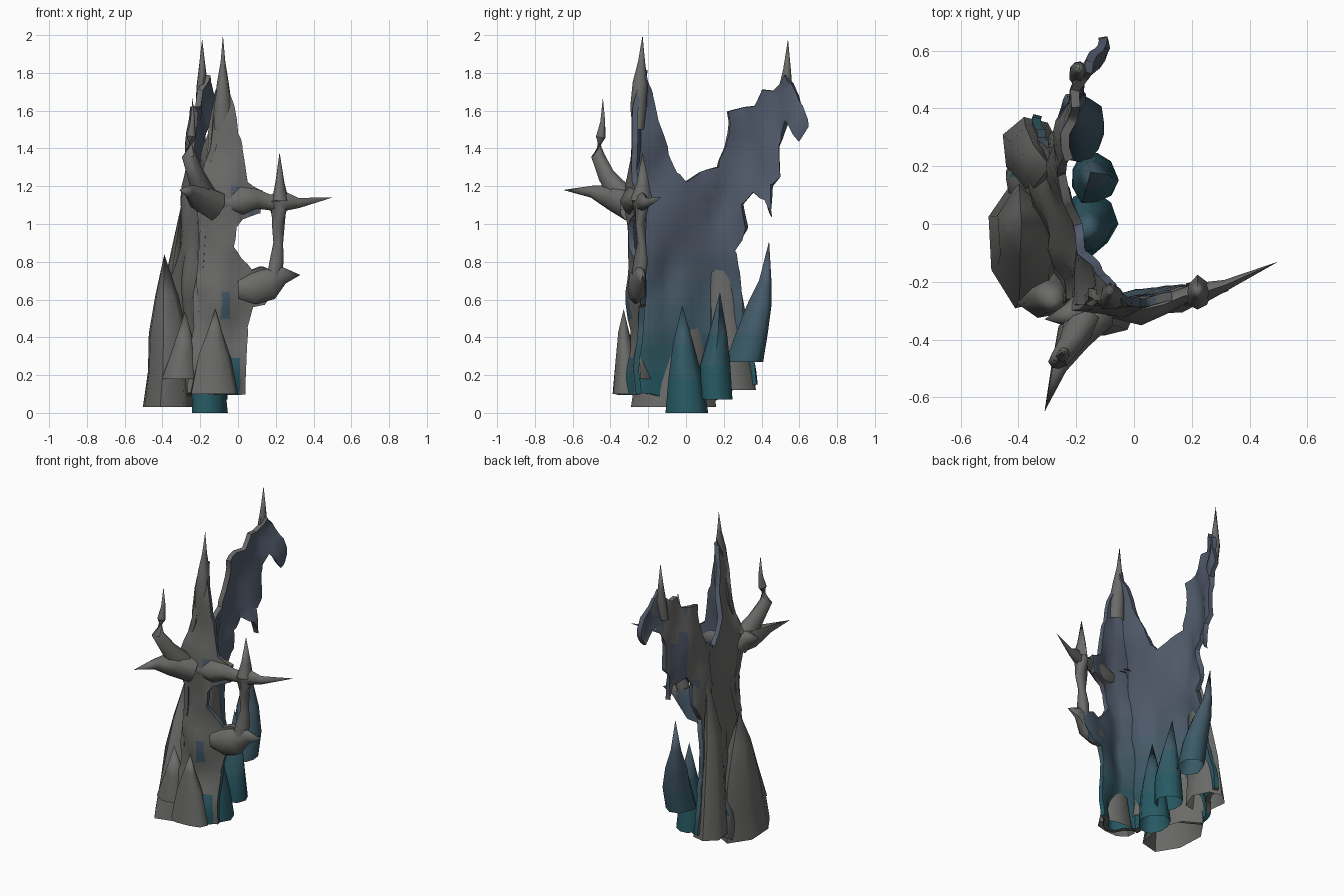
import bpy, bmesh, math, random
from mathutils import Vector, noise

random.seed(4)
# stone outside; inside fades from teal at the base to blue higher up
BANDS = 6
mats = []
for i in range(BANDS + 2):
    m = bpy.data.materials.new("stone_%d" % i)
    t = max(0, i - 1) / BANDS
    lo, hi = (0.02, 0.10, 0.125), (0.085, 0.105, 0.15)
    m.diffuse_color = (0.145, 0.145, 0.14, 1) if i == 0 else (*[a + (b - a) * t for a, b in zip(lo, hi)], 1)
    mats.append(m)


def finish(name, bm, mode):
    """mode: outer = grey, inner = teal to blue, shell = decided by face direction."""
    bmesh.ops.recalc_face_normals(bm, faces=bm.faces)
    for f in bm.faces:
        f.smooth = True
        c = f.calc_center_median()
        inside = mode == "inner" or (mode == "shell" and (f.normal.x > 0.45 or f.normal.y > 0.45))
        if inside:
            f.material_index = 1 + min(BANDS, max(0, int((c.z - 0.1) / 0.12)))
    me = bpy.data.meshes.new(name)
    bm.to_mesh(me)
    bm.free()
    for m in mats:
        me.materials.append(m)
    ob = bpy.data.objects.new(name, me)
    bpy.context.collection.objects.link(ob)
    bpy.context.view_layer.objects.active = ob
    bpy.ops.object.select_all(action='DESELECT')
    ob.select_set(True)
    bpy.ops.object.shade_smooth_by_angle(angle=math.radians(60))


def blend(u, z, pts):
    """Smoothly blended depth from scattered (u, z, depth) samples."""
    tw = tv = 0
    for a, b, d in pts:
        w = 1 / ((a - u) ** 2 + 0.35 * (b - z) ** 2 + 0.001) ** 1.7
        tw += w
        tv += w * d
    return tv / tw


def sheet(name, outline, pts, place, thick):
    """Ragged outline, cut into a grid, bent by depth samples and thickened."""
    bm = bmesh.new()
    bm.faces.new([bm.verts.new((u, 0, z)) for u, z in outline])
    for axis, step in ((0, 0.05), (2, 0.07)):
        for i in range(-14, 30):
            co, no = Vector(), Vector()
            co[axis] = i * step + 0.011
            no[axis] = 1
            bmesh.ops.bisect_plane(bm, geom=bm.verts[:] + bm.edges[:] + bm.faces[:],
                                   plane_co=co, plane_no=no, dist=1e-4)
    bmesh.ops.triangulate(bm, faces=[f for f in bm.faces if len(f.verts) > 4])
    for v in bm.verts:
        u, z = v.co.x, v.co.z
        d = blend(u, z, pts) + 0.025 * noise.noise(Vector((u * 8, 0, z * 2.5)))
        w = 0.012 * noise.noise(Vector((u * 15, 3, z * 15)))
        v.co = place(u + w, d, z + w if z < 1.8 else z)
    bmesh.ops.recalc_face_normals(bm, faces=bm.faces)
    bmesh.ops.solidify(bm, geom=bm.faces[:], thickness=thick)
    finish(name, bm, "shell")


def spike(name, rows, n=9, flat=False, rough=0.12, mode="outer"):
    """Tapered rows (x, y, z, rx, ry); flat keeps rings level, otherwise they follow the path."""
    bm = bmesh.new()
    P = [Vector(r[:3]) for r in rows]
    lobes = [1 + random.uniform(-rough, rough) for _ in range(n)]
    rings = []
    for i, r in enumerate(rows):
        t = P[min(i + 1, len(P) - 1)] - P[max(i - 1, 0)]
        q = t.to_track_quat('Z', 'Y')
        ring = []
        for k in range(n):
            a = 2 * math.pi * k / n
            off = Vector((r[3] * math.cos(a), r[4] * math.sin(a), 0)) * lobes[k]
            off *= 1 + random.uniform(-rough, rough) / 2
            ring.append(bm.verts.new(P[i] + (off if flat else q @ off)))
        rings.append(ring)
    for a, b in zip(rings, rings[1:]):
        for k in range(n):
            j = (k + 1) % n
            bm.faces.new((a[k], a[j], b[j], b[k]))
    bmesh.ops.remove_doubles(bm, verts=bm.verts, dist=0.0005)
    finish(name, bm, mode)


def horn(name, rows, depth=0.8):
    spike(name, [(x, y, z, r * depth, r) for x, y, z, r in rows], n=8)


# side wall: ragged outline seen from the right (y, z)
sheet("side_wall",
      [(-.27, .1), (0, .08), (.12, .04), (.25, .12), (.38, .15), (.33, .4), (.3, .55), (.28, .75),
       (.26, .86), (.33, .98), (.3, 1.1), (.36, 1.17), (.42, 1.12), (.45, 1.04), (.46, 1.2),
       (.5, 1.25), (.5, 1.42), (.55, 1.55), (.6, 1.44), (.65, 1.52), (.6, 1.68), (.56, 1.74),
       (.53, 1.79), (.51, 1.75), (.46, 1.7), (.4, 1.71), (.37, 1.63), (.22, 1.6), (.23, 1.54),
       (.2, 1.4), (.16, 1.3), (.08, 1.28), (0, 1.23), (-.05, 1.27), (-.1, 1.38), (-.15, 1.55),
       (-.18, 1.7), (-.22, 1.8), (-.26, 1.7), (-.28, 1.5), (-.28, 1.2), (-.26, .6)],
      [(-.28, .1, -.26), (-.26, .5, -.23), (-.26, .8, -.21), (-.28, 1.1, -.21), (-.25, 1.5, -.13),
       (-.23, 1.9, -.08), (-.1, .1, -.3), (-.05, .7, -.3), (-.05, 1.25, -.2), (.15, .1, -.43),
       (.15, .6, -.38), (.1, 1.25, -.25), (.2, 1.1, -.31), (.38, .15, -.35), (.28, .6, -.32),
       (.26, .9, -.3), (.35, 1.15, -.26), (.25, 1.6, -.25), (.3, 1.4, -.27), (.45, 1.1, -.2),
       (.5, 1.4, -.2), (.45, 1.65, -.22), (.54, 1.85, -.18), (.63, 1.5, -.11)],
      lambda u, d, z: Vector((d, u, z)), 0.03)

# front wall: outline seen from the front (x, z)
sheet("front_wall",
      [(-.27, .1), (.04, .1), (.05, .45), (.08, .56), (.14, .57), (.2, .66), (.24, .73), (.14, .77),
       (.07, .75), (.02, .82), (-.02, .88), (-.01, .98), (.03, 1.03), (.12, 1.06), (.13, 1.17),
       (.05, 1.22), (.02, 1.4), (-.01, 1.55), (-.04, 1.7), (-.08, 1.82), (-.11, 1.75), (-.15, 1.55),
       (-.17, 1.33), (-.22, 1.2), (-.21, 1.0), (-.22, .6)],
      [(-.28, .1, -.29), (-.1, .1, -.37), (.04, .1, -.27), (.05, .45, -.25), (-.1, .6, -.32),
       (-.22, .55, -.26), (-.21, .85, -.26), (-.22, 1.1, -.3), (-.08, .9, -.32), (-.05, 1.1, -.33),
       (.05, 1.1, -.3), (.05, .75, -.27), (.2, .7, -.24), (.12, 1.1, -.26), (-.08, 1.5, -.29),
       (-.16, 1.5, -.25), (-.08, 1.9, -.23)],
      lambda u, d, z: Vector((u, d, z)), 0.03)

# pointed tips of the two spires
spike("main_spire", [(-.085, -.25, 1.5, .06, .03), (-.08, -.25, 1.62, .05, .045), (-.08, -.24, 1.75, .032, .04),
                     (-.08, -.235, 1.86, .013, .018), (-.08, -.23, 2, 0, 0)], flat=True)
spike("rear_spire", [(-.2, .51, 1.6, .025, .03), (-.19, .53, 1.72, .03, .036), (-.19, .535, 1.82, .018, .02),
                     (-.19, .54, 1.98, 0, 0)], flat=True)

# front horns
horn("forward_horn", [(-.12, -.3, 1.1, .09), (-.21, -.39, 1.14, .08), (-.26, -.5, 1.17, .035), (-.31, -.65, 1.18, 0)])
horn("upright_horn", [(-.18, -.34, 1.14, .07), (-.22, -.42, 1.25, .05), (-.26, -.47, 1.36, .04),
                      (-.245, -.45, 1.46, .027), (-.24, -.44, 1.54, .014), (-.24, -.44, 1.67, 0)])
horn("small_nub", [(-.18, -.3, 1.13, .08), (-.24, -.32, 1.17, .045), (-.31, -.33, 1.18, 0)])

# side branch with its ring
horn("side_branch", [(-.08, -.3, 1.11, .04), (.02, -.3, 1.12, .075), (.1, -.28, 1.13, .05), (.17, -.25, 1.11, .042),
                     (.23, -.24, 1.12, .06), (.32, -.21, 1.11, .028), (.5, -.13, 1.14, 0)], 0.6)
horn("branch_tip", [(.22, -.24, 1.12, .055), (.22, -.23, 1.22, .03), (.22, -.23, 1.38, 0)])
horn("branch_column", [(.22, -.24, 1.12, .055), (.215, -.24, 1.0, .036), (.215, -.235, .9, .027),
                       (.205, -.24, .8, .045), (.19, -.25, .72, .04)])
horn("lower_horn", [(0, -.28, .65, .05), (.08, -.27, .655, .085), (.16, -.26, .68, .09), (.24, -.24, .73, .05),
                    (.33, -.23, .73, 0)], 0.5)

# outer buttresses
spike("left_buttress", [(-.38, -.07, .03, .13, .21), (-.37, -.06, .22, .115, .19), (-.37, -.04, .42, .105, .15),
                        (-.38, -.02, .62, .06, .09), (-.39, 0, .84, 0, 0)], n=7, flat=True)
spike("rear_buttress", [(-.36, .25, .12, .1, .13), (-.36, .23, .4, .07, .11), (-.34, .2, .75, .04, .08),
                        (-.29, .2, 1.15, 0, 0)], n=7, flat=True)
spike("front_buttress", [(-.12, -.32, .1, .13, .075), (-.12, -.32, .3, .085, .055), (-.12, -.33, .43, .04, .03),
                         (-.12, -.33, .55, 0, 0)], flat=True)
spike("corner_buttress", [(-.31, -.24, .18, .11, .09), (-.29, -.25, .35, .06, .06), (-.28, -.27, .54, 0, 0)],
      n=7, flat=True)

# spikes inside the hollow
spike("inner_spike_low", [(-.16, .0, 0, .1, .11), (-.16, -.01, .18, .085, .09), (-.16, -.02, .36, .05, .055),
                          (-.16, -.02, .57, 0, 0)], flat=True, mode="inner")
spike("inner_spike_mid", [(-.14, .16, .07, .08, .09), (-.14, .15, .25, .075, .085), (-.14, .17, .42, .045, .05),
                          (-.15, .18, .64, 0, 0)], flat=True, mode="inner")
spike("inner_spike_tall", [(-.18, .31, .27, .085, .09), (-.18, .35, .42, .08, .08), (-.2, .39, .57, .06, .06),
                           (-.22, .42, .7, .03, .03), (-.23, .44, .91, 0, 0)], flat=True, mode="inner")
